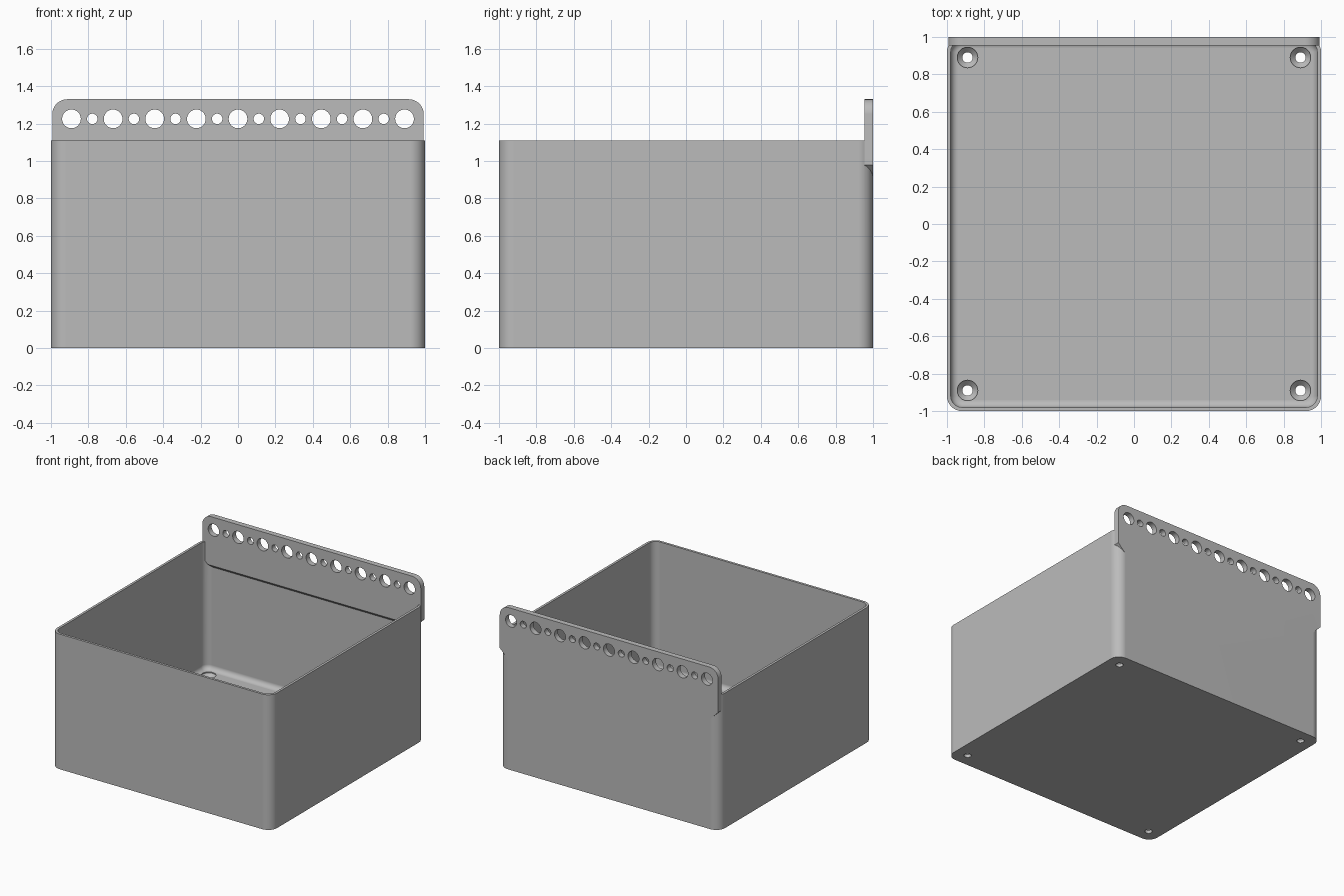
import bpy, bmesh
from math import sin, cos, pi, radians

cube = bpy.data.objects.get("Cube")
if cube:
    bpy.data.objects.remove(cube, do_unlink=True)

grey = bpy.data.materials.new("plain grey")
grey.use_nodes = True
grey.diffuse_color = (0.5, 0.5, 0.5, 1)
grey.node_tree.nodes["Principled BSDF"].inputs["Base Color"].default_value = (0.5, 0.5, 0.5, 1)

HEIGHT, WALL, RADIUS, FLOOR, FILLET = 1.11, 0.02, 0.08, 0.06, 0.04


def arc(cx, cy, r, start, end, steps=8):
    """Points along an arc, angles in degrees."""
    angles = [radians(start + (end - start) * i / steps) for i in range(steps + 1)]
    return [(cx + r * cos(a), cy + r * sin(a)) for a in angles]


def loft(bm, rings):
    """Skin a stack of equal rings and cap both ends."""
    rows = [[bm.verts.new(p) for p in ring] for ring in rings]
    for low, high in zip(rows, rows[1:]):
        for i in range(len(low)):
            j = (i + 1) % len(low)
            bm.faces.new((low[i], low[j], high[j], high[i]))
    bm.faces.new(rows[0][::-1])
    bm.faces.new(rows[-1])


def make(name, solids):
    """One object from a list of lofted solids."""
    bm = bmesh.new()
    for rings in solids:
        loft(bm, rings)
    bmesh.ops.recalc_face_normals(bm, faces=bm.faces)
    mesh = bpy.data.meshes.new(name)
    bm.to_mesh(mesh)
    bm.free()
    mesh.materials.append(grey)
    obj = bpy.data.objects.new(name, mesh)
    bpy.context.collection.objects.link(obj)
    return obj


def combine(obj, tool, operation):
    """Apply a boolean and discard the tool."""
    bpy.context.view_layer.objects.active = obj
    mod = obj.modifiers.new("Boolean", "BOOLEAN")
    mod.object, mod.operation, mod.solver = tool, operation, "EXACT"
    bpy.ops.object.modifier_apply(modifier=mod.name)
    bpy.data.objects.remove(tool, do_unlink=True)


def box_ring(inset, z):
    """Rounded square, moved inwards by inset."""
    c, r = 1 - RADIUS, RADIUS - inset
    pts = []
    for k, (sx, sy) in enumerate([(1, 1), (-1, 1), (-1, -1), (1, -1)]):
        pts += arc(sx * c, sy * c, r, k * 90, k * 90 + 90)
    return [(x, y, z) for x, y in pts]


# Open box: outer wall, rim, inner wall and filleted floor
rings = [box_ring(0, 0), box_ring(0, HEIGHT), box_ring(WALL, HEIGHT)]
for i in range(7):
    a = i / 6 * pi / 2
    rings.append(box_ring(WALL + FILLET * (1 - cos(a)), FLOOR + FILLET * (1 - sin(a))))
box = make("storage_box", [rings])

# Countersunk screw holes in the floor
screws = []
for sx in (-1, 1):
    for sy in (-1, 1):
        profile = [(0.028, -0.1), (0.028, 0.025), (0.055, 0.052), (0.055, 0.09)]
        screws.append([[(x, y, z) for x, y in arc(sx * 0.89, sy * 0.89, r, 0, 345, 23)]
                       for r, z in profile])
combine(box, make("screw_cutter", screws), "DIFFERENCE")


# Hanging plate: rounded top, chamfered lower ends and lower inner edge
def plate_ring(y, lift):
    half, top, r, low = 0.993, 1.33, 0.08, 0.905
    right = [(0.92 + lift, low + lift), (half, low + half - 0.92)]
    right += arc(half - r, top - r, r, 0, 90)
    return [(x, y, z) for x, z in right + [(-x, z) for x, z in right[::-1]]]


plate = make("hanging_plate", [[plate_ring(0.955, 0.025), plate_ring(0.98, 0), plate_ring(1, 0)]])

# Row of alternating large and small holes
holes = []
for i in range(17):
    r = 0.028 if i % 2 else 0.05
    circle = arc((i - 8) * 0.1113, 1.225, r, 0, 348.75, 31)
    holes.append([[(x, y, z) for x, z in circle] for y in (0.9, 1.1)])
combine(plate, make("hole_cutter", holes), "DIFFERENCE")
combine(box, plate, "UNION")

# Smooth the curved faces and keep the edges sharp
bpy.ops.object.select_all(action="DESELECT")
box.select_set(True)
bpy.context.view_layer.objects.active = box
bpy.ops.object.shade_smooth_by_angle(angle=radians(30))
box.modifiers.new("Weighted normals", "WEIGHTED_NORMAL").keep_sharp = True
